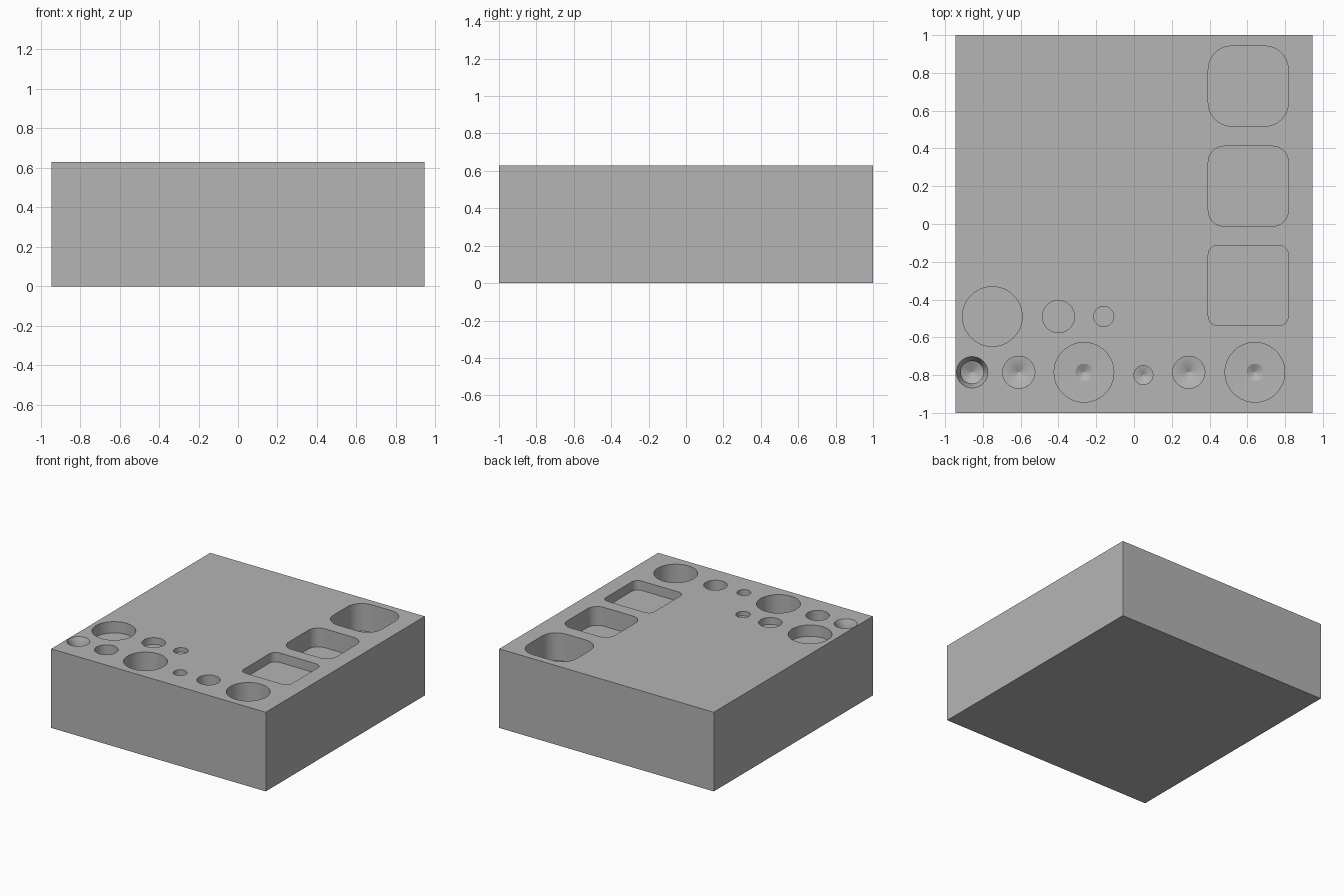
import bpy, bmesh, math

HALF_X, HALF_Y, TOP = 0.945, 1.0, 0.63

cube = bpy.data.objects.get("Cube")
if cube:
    bpy.data.objects.remove(cube, do_unlink=True)

grey = bpy.data.materials.new("plain grey")
grey.use_nodes = True
colour = (0.46, 0.46, 0.46, 1)
grey.diffuse_color = colour
grey.node_tree.nodes["Principled BSDF"].inputs["Base Color"].default_value = colour


def new_object(name, bm):
    bmesh.ops.recalc_face_normals(bm, faces=bm.faces)
    mesh = bpy.data.meshes.new(name)
    bm.to_mesh(mesh)
    bm.free()
    mesh.materials.append(grey)
    obj = bpy.data.objects.new(name, mesh)
    bpy.context.collection.objects.link(obj)
    return obj


def circle(x, y, r, steps=48):
    return [(x + r * math.cos(2 * math.pi * i / steps),
             y + r * math.sin(2 * math.pi * i / steps)) for i in range(steps)]


def rounded_square(x, y, half, r, steps=10):
    points = []
    for corner, (sx, sy) in enumerate([(1, 1), (-1, 1), (-1, -1), (1, -1)]):
        for i in range(steps + 1):
            a = math.pi / 2 * (corner + i / steps)
            points.append((x + sx * (half - r) + r * math.cos(a),
                           y + sy * (half - r) + r * math.sin(a)))
    return points


def loft(bm, layers):
    """Closed solid through (outline, depth below the top) layers."""
    rings = [[bm.verts.new((x, y, TOP - d)) for x, y in outline] for outline, d in layers]
    for a, b in zip(rings, rings[1:]):
        n = len(a)
        for i in range(n):
            bm.faces.new((a[i], a[(i + 1) % n], b[(i + 1) % n], b[i]))
    bm.faces.new(rings[0])
    bm.faces.new(rings[-1])


def hole(bm, x, y, profile):
    loft(bm, [(circle(x, y, r), d) for r, d in profile])


# Solid block
bm = bmesh.new()
bmesh.ops.create_cube(bm, size=1)
for v in bm.verts:
    v.co = (v.co.x * 2 * HALF_X, v.co.y * 2 * HALF_Y, (v.co.z + 0.5) * TOP)
block = new_object("test_block", bm)

cut = bmesh.new()

# Square pockets, deeper and rounder towards the back
for y, radius, depth in [(-0.325, 0.05, 0.075), (0.2, 0.085, 0.15), (0.73, 0.125, 0.22)]:
    outline = rounded_square(0.605, y, 0.212, radius)
    loft(cut, [(outline, -0.05), (outline, depth)])

# Shallow flat holes
for x, r, depth in [(-0.75, 0.158, 0.09), (-0.4, 0.085, 0.055), (-0.16, 0.053, 0.035)]:
    hole(cut, x, -0.49, [(r, -0.05), (r, depth)])

# Deep drilled holes with a small dimple at the centre
for x, y, r in [(-0.61, -0.785, 0.085), (-0.265, -0.785, 0.158), (0.05, -0.8, 0.05),
                (0.29, -0.785, 0.085), (0.64, -0.785, 0.158)]:
    dimple = min(0.045, r * 0.5)
    hole(cut, x, y, [(r, -0.05), (r, 0.25), (dimple, 0.255), (0.003, 0.255 + dimple / 2)])

# Countersunk hole
hole(cut, -0.857, -0.785, [(0.083, -0.05), (0.083, 0), (0.06, 0.05),
                           (0.06, 0.16), (0.003, 0.19)])

cutter = new_object("hole_cutter", cut)
cutter.hide_render = True

# Cut all openings at once
boolean = block.modifiers.new("openings", "BOOLEAN")
boolean.operation = "DIFFERENCE"
boolean.solver = "EXACT"
boolean.object = cutter
bpy.ops.object.select_all(action="DESELECT")
block.select_set(True)
bpy.context.view_layer.objects.active = block
bpy.ops.object.modifier_apply(modifier=boolean.name)
bpy.data.objects.remove(cutter, do_unlink=True)
bpy.ops.object.shade_smooth_by_angle(angle=math.radians(25))
